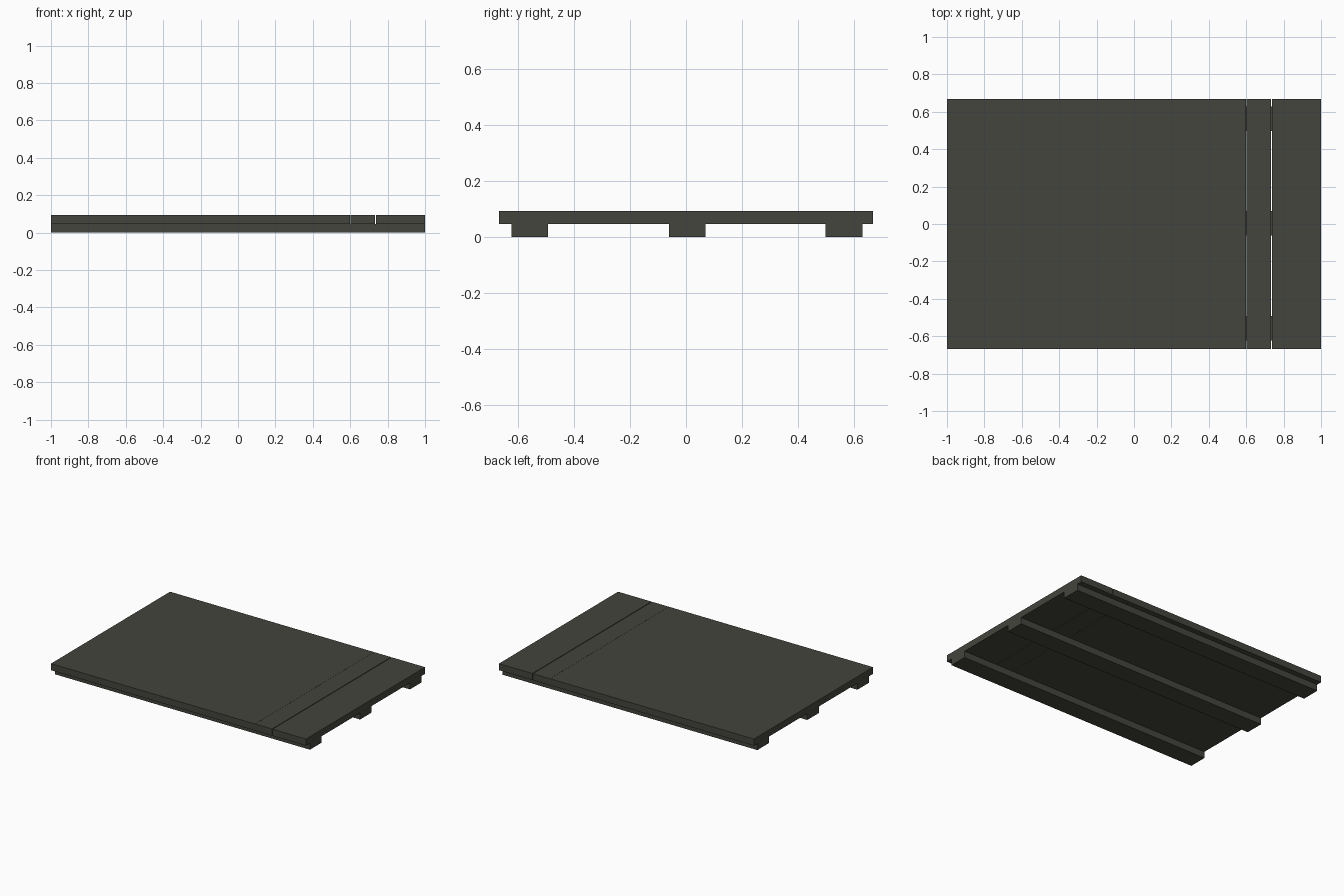
import bpy

if "Cube" in bpy.data.objects:
    bpy.data.objects.remove(bpy.data.objects["Cube"])

# single weathered wood colour
wood = bpy.data.materials.new("dark_wood")
wood.diffuse_color = (0.058, 0.058, 0.048, 1)
wood.use_nodes = True
wood.node_tree.nodes["Principled BSDF"].inputs["Base Color"].default_value = wood.diffuse_color


def box(name, x0, x1, y0, y1, z0, z1):
    bpy.ops.mesh.primitive_cube_add(
        size=1, location=((x0 + x1) / 2, (y0 + y1) / 2, (z0 + z1) / 2))
    ob = bpy.context.object
    ob.name = name
    ob.scale = (x1 - x0, y1 - y0, z1 - z0)
    bpy.ops.object.transform_apply(location=False, rotation=False, scale=True)
    ob.data.materials.append(wood)


HALF_Y, DECK_Z, TOP_Z = 0.667, 0.046, 0.093

# deck planks laid side by side, with one open joint and one hairline joint
COUNT = 15
STEP = 2 / COUNT
gaps = {12: 0.001, 13: 0.005}
for i in range(COUNT):
    x0 = -1 + i * STEP + gaps.get(i, 0)
    box(f"deck_plank_{i + 1}", x0, -1 + (i + 1) * STEP, -HALF_Y, HALF_Y, DECK_Z, TOP_Z)

# three runners under the deck
for name, y0, y1 in (("front", -0.622, -0.492), ("middle", -0.061, 0.07), ("back", 0.498, 0.629)):
    box(f"{name}_runner", -1, 1, y0, y1, 0, DECK_Z)
